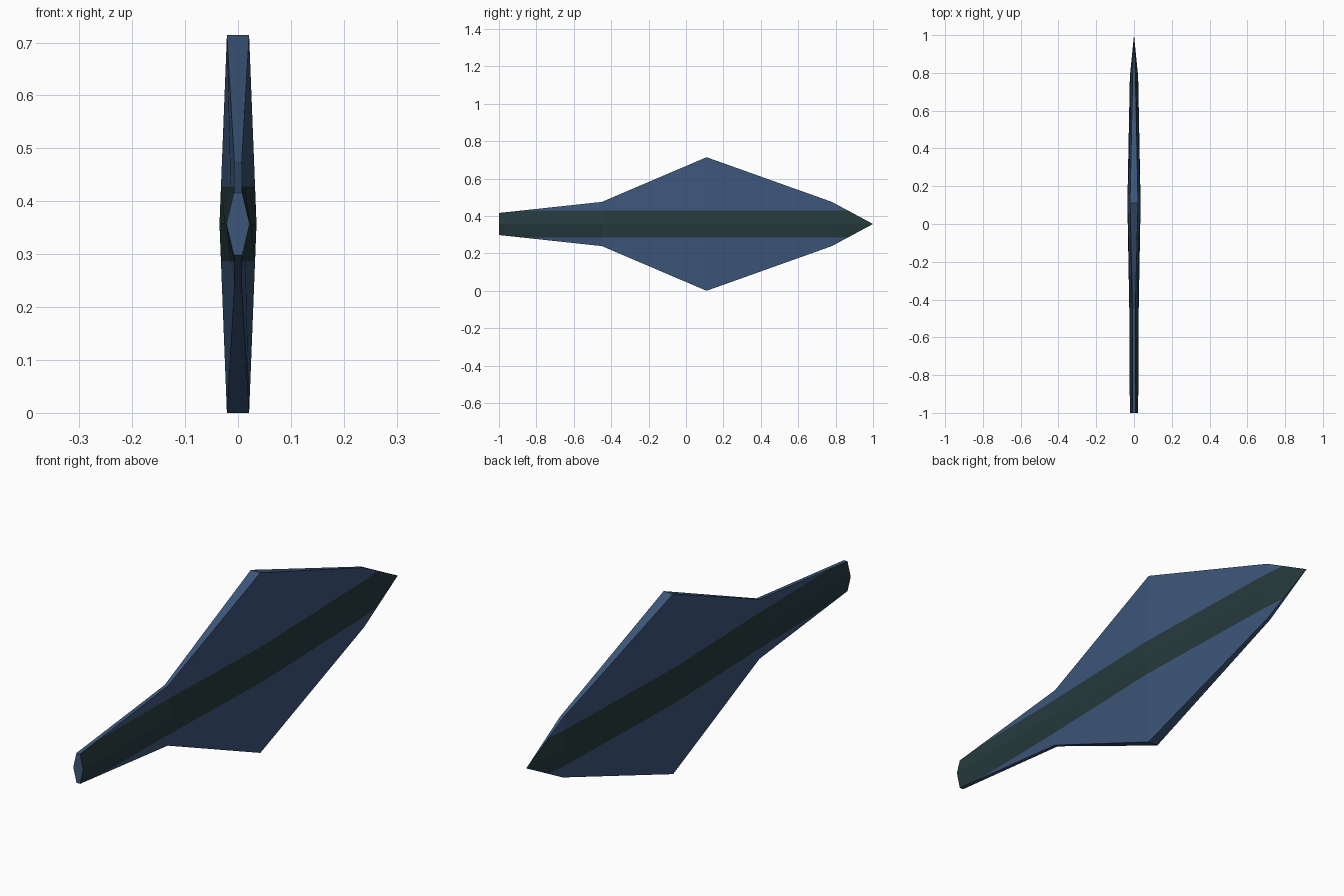
import bpy, bmesh
from mathutils import Vector

if "Cube" in bpy.data.objects:
    bpy.data.objects.remove(bpy.data.objects["Cube"])

MID = 0.357      # height of the central ridge
BAND = 0.071     # half height of the dark stripe

# stations along the blade: y, half height, ridge half width, rim half width
STATIONS = [(-1.0, 0.059, 0.022, 0.008),
            (-0.45, 0.118, 0.025, 0.007),
            (0.11, 0.357, 0.035, 0.021),
            (0.78, 0.118, 0.022, 0.007)]
TIP_Y = 1.0


def material(name, rgb):
    m = bpy.data.materials.new(name)
    m.diffuse_color = (*rgb, 1.0)
    m.use_nodes = True
    m.node_tree.nodes["Principled BSDF"].inputs["Base Color"].default_value = m.diffuse_color
    return m


bm = bmesh.new()

# six-sided cross sections joined into a flat blade
rings = []
for y, h, m, e in STATIONS:
    outline = [(e, h), (m, 0), (e, -h), (-e, -h), (-m, 0), (-e, h)]
    rings.append([bm.verts.new((x, y, MID + z)) for x, z in outline])
for a, b in zip(rings, rings[1:]):
    for i in range(6):
        j = (i + 1) % 6
        bm.faces.new((a[i], a[j], b[j], b[i]))

# blunt tail end and pointed tip
bm.faces.new(rings[0])
tip = bm.verts.new((0, TIP_Y, MID))
for i in range(6):
    bm.faces.new((rings[-1][i], rings[-1][(i + 1) % 6], tip))

# cut the stripe edges into the flat sides
for s in (-1, 1):
    bmesh.ops.bisect_plane(bm, geom=bm.verts[:] + bm.edges[:] + bm.faces[:],
                           plane_co=Vector((0, 0, MID + s * BAND)),
                           plane_no=Vector((0, 0, 1)), dist=1e-5)
bmesh.ops.recalc_face_normals(bm, faces=bm.faces[:])
bm.normal_update()

# stripe colour on side faces near the ridge; rims and end stay blue
for f in bm.faces:
    f.smooth = False
    near = abs(f.calc_center_median().z - MID) < BAND
    f.material_index = 1 if near and abs(f.normal.x) > 0.7 else 0

mesh = bpy.data.meshes.new("blade")
bm.to_mesh(mesh)
bm.free()
mesh.materials.append(material("slate blue", (0.046, 0.094, 0.195)))
mesh.materials.append(material("dark green stripe", (0.019, 0.042, 0.047)))
bpy.context.collection.objects.link(bpy.data.objects.new("blade", mesh))
